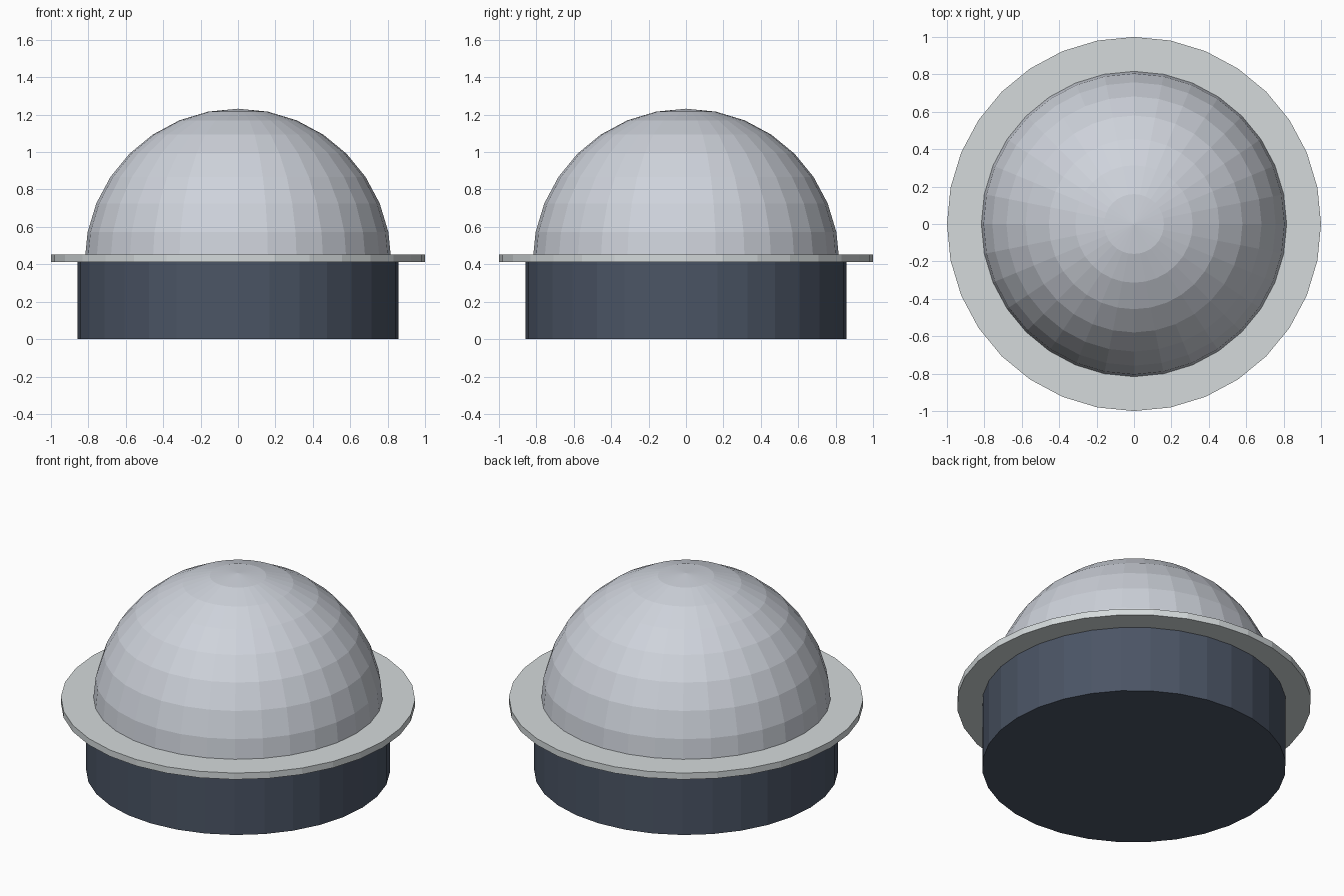
import bpy
import bmesh

if "Cube" in bpy.data.objects:
    bpy.data.objects.remove(bpy.data.objects["Cube"])

SIDES = 32


def material(name, rgb):
    m = bpy.data.materials.new(name)
    m.diffuse_color = (*rgb, 1)
    m.use_nodes = True
    m.node_tree.nodes["Principled BSDF"].inputs["Base Color"].default_value = m.diffuse_color
    return m


def disc(name, radius, z0, z1, mat):
    bpy.ops.mesh.primitive_cylinder_add(vertices=SIDES, radius=radius, depth=z1 - z0,
                                        location=(0, 0, (z0 + z1) / 2))
    ob = bpy.context.object
    ob.name = name
    ob.data.materials.append(mat)
    return ob


dark = material("dark_slate", (0.07, 0.09, 0.13))
pale = material("pale_grey", (0.66, 0.70, 0.71))
silver = material("silver", (0.62, 0.65, 0.71))

# Drum base and thin overhanging flange
disc("base", 0.858, 0, 0.412, dark)
disc("flange", 1.0, 0.412, 0.452, pale)

# Faceted dome: upper half of a sphere, seated inside the flange
bpy.ops.mesh.primitive_uv_sphere_add(segments=SIDES, ring_count=16, radius=0.82,
                                     location=(0, 0, 0.412))
dome = bpy.context.object
dome.name = "dome"
dome.data.materials.append(silver)
bm = bmesh.new()
bm.from_mesh(dome.data)
bmesh.ops.delete(bm, geom=[v for v in bm.verts if v.co.z < -0.01], context='VERTS')
bmesh.ops.holes_fill(bm, edges=[e for e in bm.edges if e.is_boundary], sides=0)
bmesh.ops.recalc_face_normals(bm, faces=bm.faces)
bm.to_mesh(dome.data)
bm.free()
